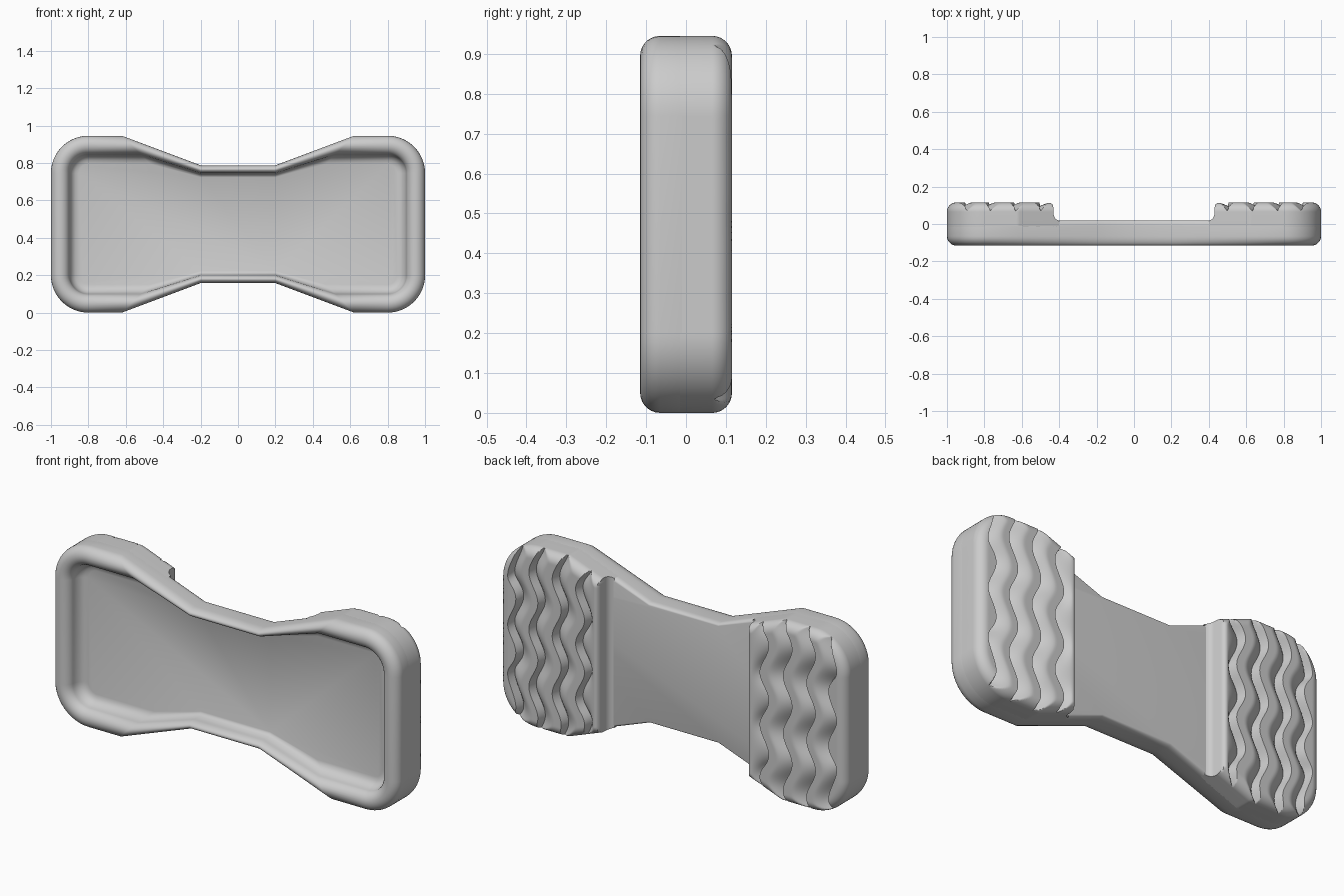
import bpy, bmesh, math

if "Cube" in bpy.data.objects:
    bpy.data.objects.remove(bpy.data.objects["Cube"])

CZ, HZ = 0.4725, 0.4725          # mid height and half height
FRONT, BACK, WAIST = -0.115, 0.115, 0.02


def finish(bm, name, angle):
    mesh = bpy.data.meshes.new(name)
    bm.to_mesh(mesh)
    bm.free()
    ob = bpy.data.objects.new(name, mesh)
    bpy.context.collection.objects.link(ob)
    bpy.ops.object.select_all(action='DESELECT')
    ob.select_set(True)
    bpy.context.view_layer.objects.active = ob
    bpy.ops.object.shade_smooth_by_angle(angle=math.radians(angle))
    return ob


def outline(t):
    """Bow-tie outline; t = 0 outer edge, t = 1 inner rim edge."""
    r = 0.2 - 0.1 * t
    q = [(0.2, 0.315 - 0.043 * t), (0.62 - 0.1 * t, 0.2725 + r)]
    for k in range(13):
        a = math.pi / 2 * (1 - k / 12)
        q.append((0.8 + r * math.cos(a), 0.2725 + r * math.sin(a)))
    right = q + [(x, -z) for x, z in reversed(q)]
    return right + [(-x, -z) for x, z in right]


# Hollow shell: sections (inset, y) from the floor, over the rim, to the back
sections = [(1.5, -0.02), (1.3, -0.024), (1.12, -0.037), (1.0, -0.065)]
for k in range(1, 15):
    a = math.pi * k / 14
    sections.append((0.5 + 0.5 * math.cos(a), -0.065 - 0.05 * math.sin(a)))
for k in range(7):
    a = math.pi / 2 * k / 6
    sections.append((0.3 * (1 - math.cos(a)), WAIST - 0.03 + 0.03 * math.sin(a)))
bm = bmesh.new()
rings = [[bm.verts.new((x, y, CZ + z)) for x, z in outline(t)] for t, y in sections]
n = len(rings[0])
for a, b in zip(rings, rings[1:]):
    for i in range(n):
        bm.faces.new((a[i], a[(i + 1) % n], b[(i + 1) % n], b[i]))
bm.faces.new(rings[0])
bm.faces.new(rings[-1])
bmesh.ops.recalc_face_normals(bm, faces=bm.faces)
finish(bm, "hollow_shell", 50)


# Tread pad height field
def half_height(x):
    box = HZ if x < 0.8 else 0.2725 + math.sqrt(max(0, 0.04 - (x - 0.8) ** 2))
    return min(box, 0.315 + 0.1575 * (x - 0.2) / 0.42)


def edge_distance(x, z):
    z = abs(z)
    box = 0.2 - math.hypot(max(x - 0.8, 0), max(z - 0.2725, 0))
    slope = (0.315 + 0.1575 * (x - 0.2) / 0.42 - z) * 0.936
    return max(0, min(box, slope))


STEP = [(0.40, 0.018), (0.415, 0.024), (0.425, 0.035), (0.43, 0.05),
        (0.431, 0.09), (0.437, 0.106), (0.446, 0.113), (0.456, BACK)]
GROOVES = (0.52, 0.655, 0.79, 0.915)


def step_height(s):
    for (a, ya), (b, yb) in zip(STEP, STEP[1:]):
        if s <= b:
            return ya + (yb - ya) * (s - a) / (b - a)
    return BACK


def groove_depth(s):
    depth = 0
    for g in GROOVES:
        d = s - g
        if 0 <= d < 0.012:
            depth = max(depth, 0.045 * (1 - d / 0.012))
        elif -0.075 < d < 0:
            depth = max(depth, 0.045 * (1 + d / 0.075) ** 1.6)
    return depth


def pad_height(s, x, z):
    r = 0.05
    d = min(r, edge_distance(x, z))
    rounded = BACK - r + math.sqrt(max(0, r * r - (r - d) ** 2))
    return min(step_height(s), rounded, BACK - groove_depth(s))


cols = {p[0] for p in STEP} | {0.456 + 0.444 * k / 50 for k in range(51)}
cols |= {1 - 0.1 * (1 - k / 24) ** 2 for k in range(25)}
for g in GROOVES:
    cols |= {g, g + 0.006, g + 0.012}
cols = sorted(cols)
rows = [(1 - math.cos(math.pi * k / 110)) / 2 for k in range(111)]

bm = bmesh.new()
grid = []
for s in cols + [None]:
    skirt_col = s is None
    s = 1.0 if skirt_col else s
    fade = max(0, min(1, (s - 0.456) / 0.06, (1 - s) / 0.08))
    line = []
    for j, v in enumerate([0] + rows + [1]):
        x = s + 0.026 * fade * math.sin(math.tau * (v - 0.5) * 0.945 / 0.3 + 0.6)
        z = (2 * v - 1) * half_height(x)
        skirt = skirt_col or j in (0, len(rows) + 1)
        y = -0.015 if skirt else pad_height(s, x, z)
        line.append(bm.verts.new((x, y, CZ + z)))
    grid.append(line)
for a, b in zip(grid, grid[1:]):
    for j in range(len(a) - 1):
        bm.faces.new((a[j], a[j + 1], b[j + 1], b[j]))
bmesh.ops.dissolve_degenerate(bm, dist=1e-5, edges=bm.edges)
pad = finish(bm, "tread_pads", 40)
mirror = pad.modifiers.new("mirror", 'MIRROR')
mirror.use_mirror_merge = False
